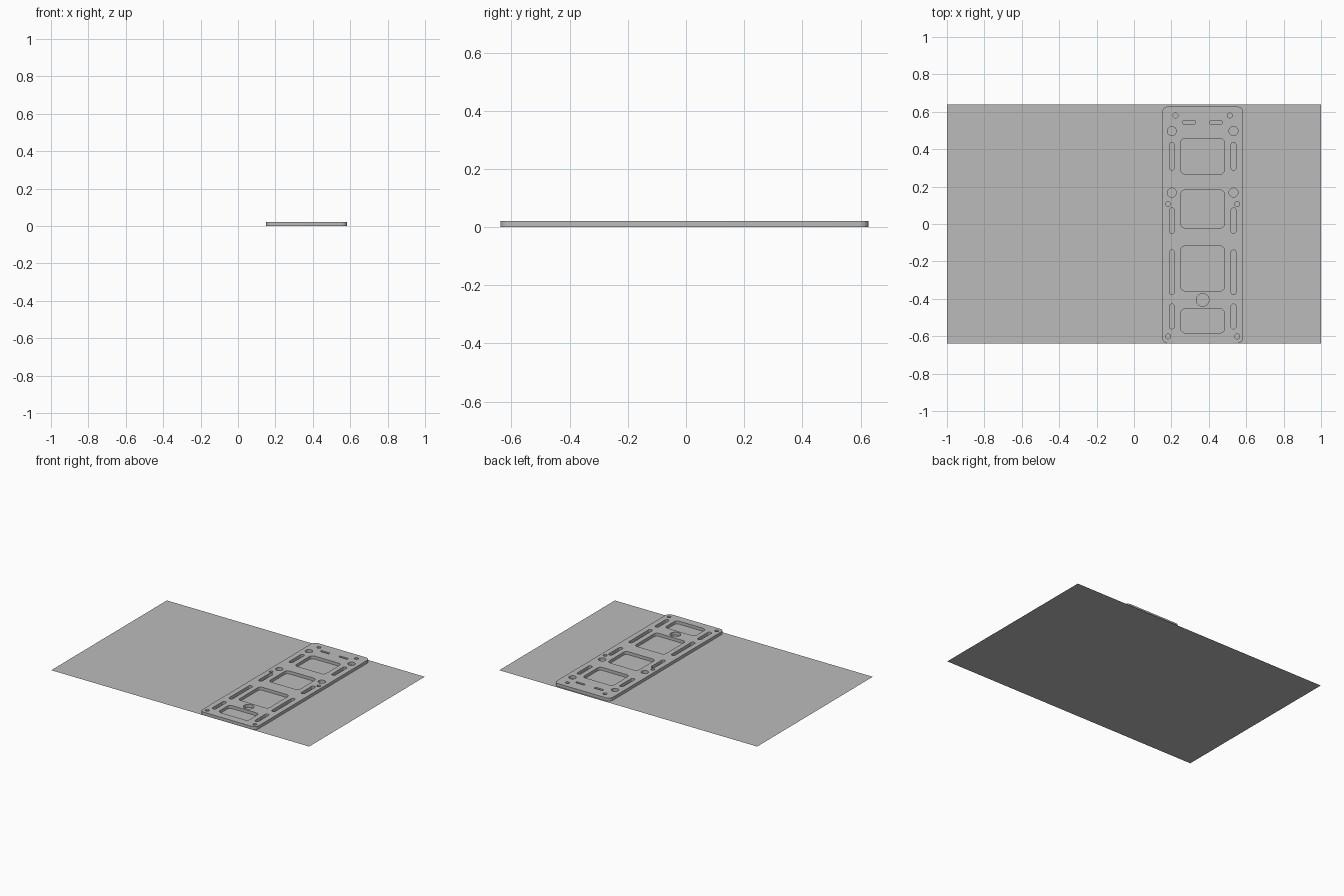
import bpy
from math import cos, sin, pi

cube = bpy.data.objects.get("Cube")
if cube:
    bpy.data.objects.remove(cube, do_unlink=True)

THICK = 0.021
MID_X = 0.367

grey = bpy.data.materials.new("plain grey")
grey.use_nodes = True
colour = (0.5, 0.5, 0.5, 1)
grey.diffuse_color = colour
grey.node_tree.nodes["Principled BSDF"].inputs["Base Color"].default_value = colour

# Thin base sheet
bpy.ops.mesh.primitive_plane_add(size=2)
sheet = bpy.context.object
sheet.name = "base_sheet"
sheet.scale = (1, 0.64, 1)
bpy.ops.object.transform_apply(location=False, rotation=False, scale=True)
sheet.data.materials.append(grey)

# Plate drawn as a filled flat profile; inner outlines become through holes
profile = bpy.data.curves.new("mounting_plate", "CURVE")
profile.dimensions = "2D"
profile.fill_mode = "BOTH"
profile.extrude = THICK / 2


def rounded(x, y, w, h, r, steps=8):
    """Add a closed rounded rectangle centred on x, y."""
    pts = []
    corners = ((1, 1), (-1, 1), (-1, -1), (1, -1))
    for i, (sx, sy) in enumerate(corners):
        for k in range(steps + 1):
            a = (i + k / steps) * pi / 2
            p = (x + sx * (w / 2 - r) + r * cos(a), y + sy * (h / 2 - r) + r * sin(a))
            if not pts or abs(p[0] - pts[-1][0]) + abs(p[1] - pts[-1][1]) > 1e-5:
                pts.append(p)
    if abs(pts[0][0] - pts[-1][0]) + abs(pts[0][1] - pts[-1][1]) < 1e-5:
        pts.pop()
    spline = profile.splines.new("POLY")
    spline.points.add(len(pts) - 1)
    for point, (px, py) in zip(spline.points, pts):
        point.co = (px, py, 0, 1)
    spline.use_cyclic_u = True


def hole(x, y, r):
    rounded(x, y, 2 * r, 2 * r, r)


# Outer outline
rounded(0, -0.005, 0.434, 1.266, 0.032)

# Large windows and the round opening on the centre line
for low, high in ((0.267, 0.457), (-0.021, 0.182), (-0.358, -0.118), (-0.582, -0.454)):
    rounded(0, (low + high) / 2, 0.232, high - low, 0.022)
hole(0, -0.406, 0.034)

# Slots and holes repeated on both sides
for side in (-1, 1):
    for low, high in ((0.288, 0.436), (-0.05, 0.086), (-0.377, -0.139), (-0.561, -0.428)):
        rounded(side * 0.165, (low + high) / 2, 0.027, high - low, 0.0134)
    for y in (0.497, 0.168):
        hole(side * 0.165, y, 0.024)
    for x, y in ((0.145, 0.58), (0.185, 0.107), (0.185, -0.601)):
        hole(side * x, y, 0.013)
    rounded(side * 0.072, 0.543, 0.066, 0.016, 0.003)

plate = bpy.data.objects.new("mounting_plate", profile)
bpy.context.collection.objects.link(plate)
plate.location = (MID_X, 0, THICK / 2)
profile.materials.append(grey)

# Turn the plate into a mesh with smooth rounded walls and sharp rims
bpy.ops.object.select_all(action="DESELECT")
plate.select_set(True)
bpy.context.view_layer.objects.active = plate
bpy.ops.object.convert(target="MESH")
plate = bpy.context.object
bpy.ops.object.mode_set(mode="EDIT")
bpy.ops.mesh.select_all(action="SELECT")
bpy.ops.mesh.remove_doubles(threshold=0.00001)
bpy.ops.mesh.normals_make_consistent(inside=False)
bpy.ops.object.mode_set(mode="OBJECT")
bpy.ops.object.shade_smooth_by_angle()
